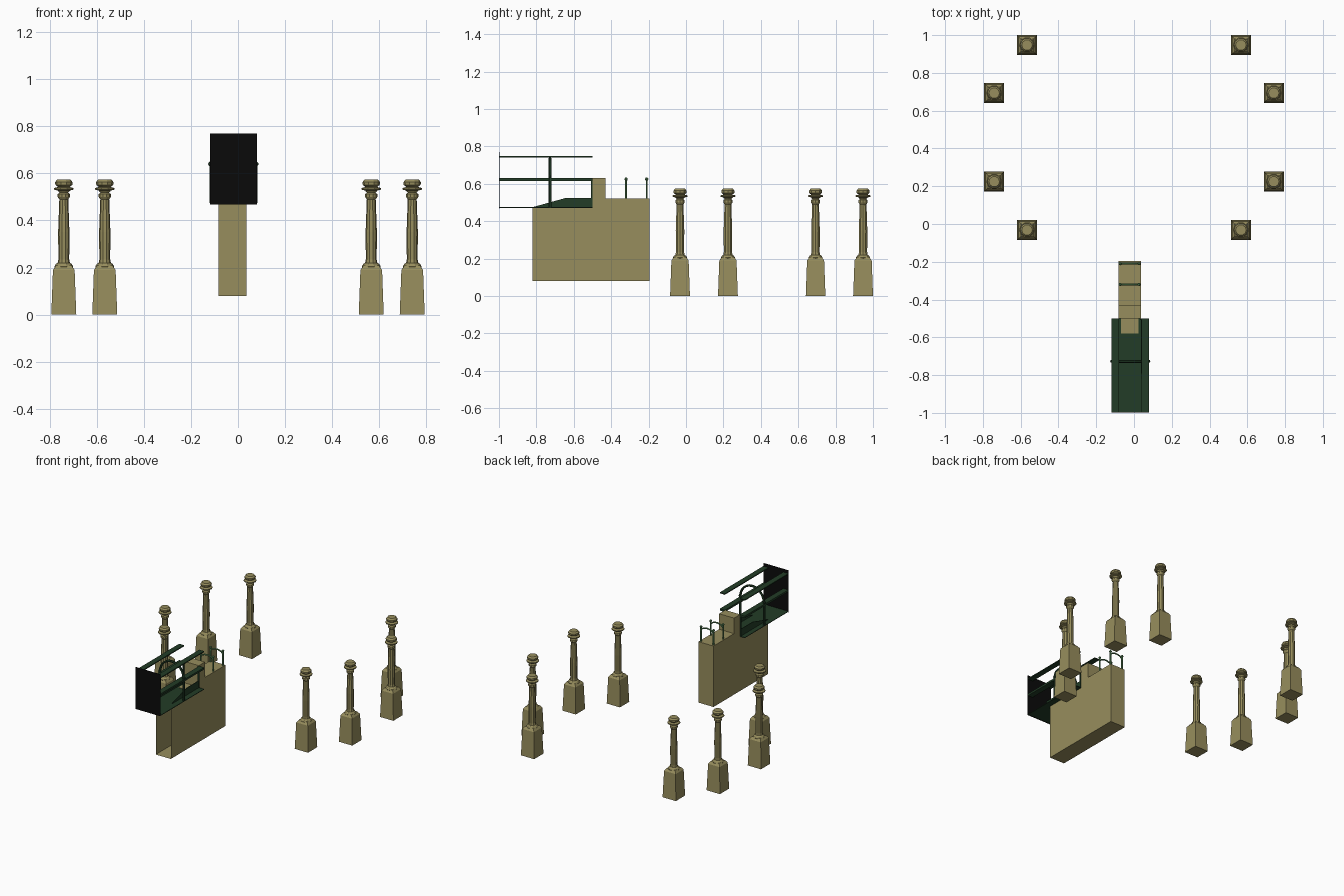
import bpy, bmesh, math
from mathutils import Vector

if "Cube" in bpy.data.objects:
    bpy.data.objects.remove(bpy.data.objects["Cube"])


def material(name, rgb):
    m = bpy.data.materials.new(name)
    m.diffuse_color = (*rgb, 1)
    m.use_nodes = True
    m.node_tree.nodes["Principled BSDF"].inputs["Base Color"].default_value = m.diffuse_color
    return m


STONE = material("tan stone", (0.31, 0.27, 0.11))
DARK = material("dark green", (0.016, 0.046, 0.02))
BLACK = material("black", (0.003, 0.003, 0.003))
GREEN = material("light green", (0.10, 0.25, 0.10))


def finish(name, bm, mat):
    bmesh.ops.recalc_face_normals(bm, faces=bm.faces)
    me = bpy.data.meshes.new(name)
    bm.to_mesh(me)
    bm.free()
    me.materials.append(mat)
    ob = bpy.data.objects.new(name, me)
    bpy.context.collection.objects.link(ob)
    return ob


def box(name, x0, x1, y0, y1, z0, z1, mat):
    bm = bmesh.new()
    bmesh.ops.create_cube(bm, size=1)
    for v in bm.verts:
        v.co = ((x0 + x1) / 2 + v.co.x * (x1 - x0),
                (y0 + y1) / 2 + v.co.y * (y1 - y0),
                (z0 + z1) / 2 + v.co.z * (z1 - z0))
    return finish(name, bm, mat)


def loft(bm, rings):
    """Skin a list of vertex rings and cap both ends."""
    n = len(rings[0])
    vs = [[bm.verts.new(p) for p in r] for r in rings]
    for a, b in zip(vs, vs[1:]):
        for i in range(n):
            j = (i + 1) % n
            bm.faces.new((a[i], a[j], b[j], b[i]))
    bm.faces.new(vs[0][::-1])
    bm.faces.new(vs[-1])


def ring(x, y, r, z, n, turn=0.0):
    return [(x + r * math.cos(turn + math.tau * i / n),
             y + r * math.sin(turn + math.tau * i / n), z) for i in range(n)]


def extrude_side(name, outline, x0, x1, mat):
    """Extrude a (y, z) outline across x."""
    bm = bmesh.new()
    loft(bm, [[(x, y, z) for y, z in outline] for x in (x0, x1)])
    return finish(name, bm, mat)


def hoop(name, y, half, z_foot, z_spring, rise, r, mat, cx=-0.02, steps=12):
    """Two upright legs joined by an arch, as a swept tube."""
    path = [(cx - half, z_foot)]
    for i in range(steps + 1):
        a = math.pi * (1 - i / steps)
        path.append((cx + half * math.cos(a), z_spring + rise * math.sin(a)))
    path.append((cx + half, z_foot))
    rings = []
    for i, (x, z) in enumerate(path):
        p, q = path[max(i - 1, 0)], path[min(i + 1, len(path) - 1)]
        t = Vector((q[0] - p[0], 0, q[1] - p[1])).normalized()
        side = Vector((0, 1, 0))
        up = t.cross(side)
        rings.append([Vector((x, y, z)) + r * (math.cos(k * math.tau / 6) * side
                      + math.sin(k * math.tau / 6) * up) for k in range(6)])
    bm = bmesh.new()
    loft(bm, rings)
    return finish(name, bm, mat)


def knob(name, x, y, z, r, mat):
    bm = bmesh.new()
    bmesh.ops.create_uvsphere(bm, u_segments=8, v_segments=5, radius=r)
    bmesh.ops.translate(bm, verts=bm.verts, vec=(x, y, z))
    return finish(name, bm, mat)


# Turned columns on tapered square plinths
COLUMN = [(.036, .195), (.040, .205), (.034, .215), (.026, .22), (.023, .235),
          (.024, .35), (.019, .49), (.026, .50), (.026, .512), (.018, .518),
          (.026, .527), (.042, .531), (.042, .538), (.024, .542), (.036, .551),
          (.037, .563), (.028, .574)]
Q = math.sqrt(2)
for sx in (-1, 1):
    for px, py in ((.566, .947), (.74, .693), (.74, .224), (.566, -.032)):
        x = sx * px
        bm = bmesh.new()
        loft(bm, [ring(x, py, h * Q, z, 4, math.pi / 4)
                  for h, z in ((.053, 0), (.046, .19), (.033, .208))])
        finish("plinth", bm, STONE)
        bm = bmesh.new()
        loft(bm, [ring(x, py, r, z, 10) for r, z in COLUMN])
        finish("column", bm, STONE)

# Stepped wall, hollow and open at its front end
wall = extrude_side("wall", [(-.82, .08), (-.195, .08), (-.195, .52), (-.43, .52),
                             (-.43, .632), (-.5, .632), (-.5, .472), (-.82, .472)],
                    -.083, .037, STONE)
bm = bmesh.new()
bm.from_mesh(wall.data)
front = [f for f in bm.faces if all(abs(v.co.y + .82) < .001 for v in f.verts)]
bmesh.ops.delete(bm, geom=front, context='FACES')
bm.to_mesh(wall.data)
bm.free()

# Front board, floor and the stone patch at the back of the floor
box("front_board", -.12, .08, -.999, -.996, .468, .77, BLACK)
box("floor", -.12, .08, -.997, -.5, .471, .475, DARK)
box("floor_patch", -.07, .024, -.58, -.5, .475, .477, STONE)

# Sloped side plates and flat rails on both sides
SLOPE = [(-.82, .475), (-.64, .525), (-.5, .525), (-.5, .475)]
for s in (-1, 1):
    x = -.023 + s * .061
    extrude_side("side_plate", SLOPE, x - .002, x + .002, DARK)
    c = -.02 + s * .08
    box("upper_rail", c - .02, c + .02, -.997, -.5, .741, .748, DARK)
    box("lower_rail", c - .02, c + .02, -.997, -.5, .616, .63, DARK)
    box("back_post", x - .005, x + .005, -.508, -.5, .475, .63, DARK)
    knob("arch_knob", -.02 + s * .098, -.727, .64, .009, DARK)

# Large arch across the middle of the seat
hoop("main_arch", -.727, .095, .475, .635, .1, .008, DARK)

# Small hoops with knobs on the rear step
for y in (-.32, -.21):
    hoop("small_hoop", y, .05, .52, .595, .03, .005, GREEN, cx=-.023)
    for s in (-1, 1):
        bm = bmesh.new()
        loft(bm, [ring(-.023 + s * .05, y, .006, z, 6) for z in (.52, .622)])
        finish("hoop_post", bm, GREEN)
        knob("hoop_knob", -.023 + s * .05, y, .625, .009, GREEN)
